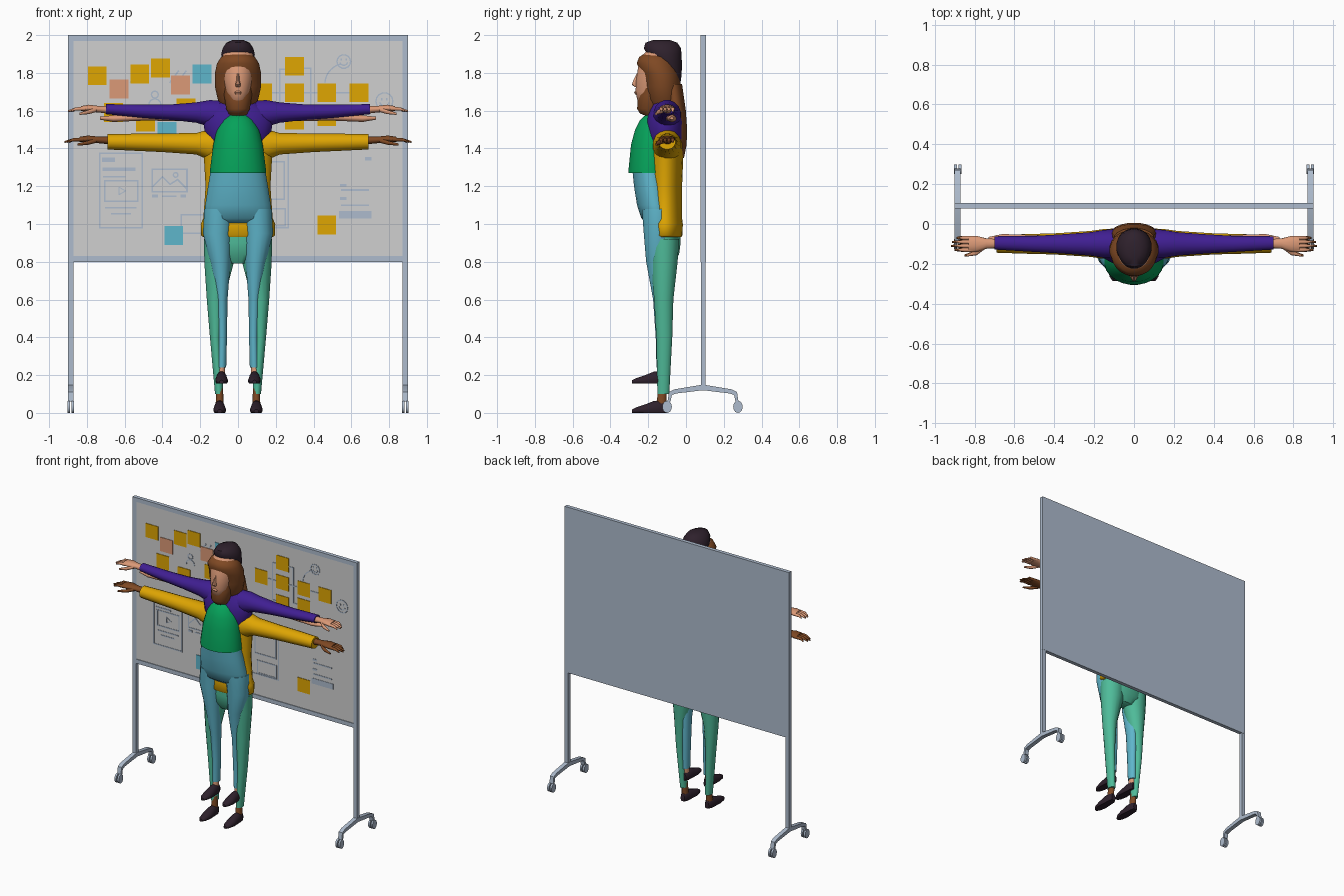
import bpy, bmesh, math
from mathutils import Vector, Matrix


def mat(name, r, g, b):
    m = bpy.data.materials.new(name)
    m.diffuse_color = [(c / 255) ** 2.2 for c in (r, g, b)] + [1]
    return m


STEEL = mat("steel blue", 172, 186, 204)
PANEL = mat("panel grey", 207, 207, 207)
YELLOW = mat("mustard", 222, 164, 10)
BLUE = mat("light blue", 95, 180, 202)
GREEN = mat("green", 14, 160, 90)
PURPLE = mat("purple", 66, 36, 145)
PALE = mat("light skin", 218, 152, 118)
BROWN = mat("brown", 126, 74, 40)
DARK = mat("dark", 50, 38, 48)
TEAL = mat("teal green", 80, 186, 152)


def finish(bm, name, m, angle=50):
    bmesh.ops.recalc_face_normals(bm, faces=bm.faces)
    me = bpy.data.meshes.new(name)
    bm.to_mesh(me)
    bm.free()
    me.materials.append(m)
    o = bpy.data.objects.new(name, me)
    bpy.context.collection.objects.link(o)
    bpy.ops.object.select_all(action='DESELECT')
    o.select_set(True)
    bpy.context.view_layer.objects.active = o
    if angle:
        bpy.ops.object.shade_smooth_by_angle(angle=math.radians(angle))
    return o


def skin(bm, rings, axis, n=16, side=1, floor=None):
    """Elliptical rings (t, centre u, centre v, radius u, radius v) along an axis."""
    loops = []
    for t, u, v, ru, rv in rings:
        loop = []
        for i in range(n):
            a = 2 * math.pi * (i + .5) / n
            p, q = u + ru * math.cos(a), v + rv * math.sin(a)
            co = {'x': (t, p, q), 'y': (p, t, q), 'z': (p, q, t)}[axis]
            z = co[2] if floor is None else max(co[2], floor)
            loop.append(bm.verts.new((co[0] * side, co[1], z)))
        loops.append(loop)
    for a, b in zip(loops, loops[1:]):
        for i in range(n):
            bm.faces.new((a[i], a[(i + 1) % n], b[(i + 1) % n], b[i]))
    bm.faces.new(loops[0])
    bm.faces.new(loops[-1])


def loft(name, m, axis, *rings, pair=False, n=16, floor=None):
    for side in ((1, -1) if pair else (1,)):
        bm = bmesh.new()
        skin(bm, rings, axis, n, side, floor)
        finish(bm, name + ({1: "_right", -1: "_left"}[side] if pair else ""), m)


def box(bm, lo, hi):
    lo, hi = Vector(lo), Vector(hi)
    bmesh.ops.create_cube(bm, size=1, matrix=Matrix.Translation((lo + hi) / 2)
                          @ Matrix.Diagonal((*(hi - lo), 1)))


def boxes(name, m, *pairs):
    bm = bmesh.new()
    for lo, hi in pairs:
        box(bm, lo, hi)
    finish(bm, name, m, 0)


# Whiteboard frame, panel and posts
boxes("board_frame", STEEL, ((-.9, .078, 1.97), (.9, .105, 2)), ((-.9, .078, .8), (.9, .105, .83)),
      ((-.9, .078, .83), (-.87, .105, 1.97)), ((.87, .078, .83), (.9, .105, 1.97)),
      ((-.87, .09, .83), (.87, .105, 1.97)))
boxes("board_panel", PANEL, ((-.87, .083, .83), (.87, .09, 1.97)))
boxes("posts", STEEL, *[((s * .885 - .014, .079, .13), (s * .885 + .014, .104, .8)) for s in (-1, 1)])

# Bent feet with casters
for s in (-1, 1):
    bm = bmesh.new()
    half = [(0, .15), (.15, .125), (.18, .11), (.188, .06), (.172, .06), (.165, .095), (.14, .103), (0, .12)]
    for d in (1, -1):
        f = bm.faces.new([bm.verts.new((s * .885 - .015, .09 + d * y, z)) for y, z in half])
        r = bmesh.ops.extrude_face_region(bm, geom=[f])
        bmesh.ops.translate(bm, vec=(.03, 0, 0), verts=[v for v in r['geom'] if isinstance(v, bmesh.types.BMVert)])
    finish(bm, "foot", STEEL, 40)
    bm = bmesh.new()
    for y in (-.1, .275):
        for dx in (-.011, .011):
            bmesh.ops.create_cone(bm, cap_ends=True, segments=20, radius1=.032, radius2=.032, depth=.014,
                                  matrix=Matrix.Translation((s * .885 + dx, y, .032)) @ Matrix.Rotation(math.pi / 2, 4, 'Y')
                                  @ Matrix.Diagonal((1, .78, 1, 1)))
    finish(bm, "casters", STEEL, 40)


# Sticky notes
def notes(name, m, places):
    boxes(name, m, *[((x - .05, .079, z - .05), (x + .05, .083, z + .05)) for x, z in places])


notes("yellow_notes", YELLOW, [(-.745, 1.785), (-.52, 1.795), (-.41, 1.825), (-.66, 1.59), (-.49, 1.54),
      (-.275, 1.615), (.3, 1.835), (.13, 1.695), (.3, 1.695), (.47, 1.695), (.64, 1.695), (.3, 1.55),
      (.47, 1.57), (.47, .995)])
notes("blue_notes", BLUE, [(-.19, 1.795), (-.375, 1.49), (-.34, .94)])
notes("peach_notes", PALE, [(-.63, 1.715), (-.305, 1.735)])

# Board sketches as thin strokes
ink = bmesh.new()


def stroke(pts, w=.008, closed=False):
    for (x0, z0), (x1, z1) in zip(pts, pts[1:] + pts[:1] if closed else pts[1:]):
        d = math.hypot(x1 - x0, z1 - z0)
        bmesh.ops.create_cube(ink, size=1, matrix=Matrix.Translation(((x0 + x1) / 2, .082, (z0 + z1) / 2))
                              @ Matrix.Rotation(-math.atan2(z1 - z0, x1 - x0), 4, 'Y')
                              @ Matrix.Diagonal((d + w * .8, .003, w, 1)))


def frame(x0, x1, z0, z1, w=.008):
    stroke([(x0, z0), (x1, z0), (x1, z1), (x0, z1)], w, True)


def arc(x, z, r, a0=0, a1=360, w=.007):
    stroke([(x + r * math.cos(math.radians(a0 + (a1 - a0) * i / 14)),
             z + r * math.sin(math.radians(a0 + (a1 - a0) * i / 14))) for i in range(15)], w)


for x in (-.62, .155):                                   # page wireframes
    frame(x - .112, x + .112, .98, 1.375)
frame(-.705, -.53, 1.12, 1.23)
stroke([(-.63, 1.155), (-.63, 1.195), (-.595, 1.175)], .005, True)
stroke([(-.71, 1.34), (-.66, 1.34)], .022)
for x0, x1, z, w in [(-.71, -.55, 1.29, .02), (-.71, -.6, 1.25, .01), (-.7, -.54, 1.085, .008), (-.67, -.57, 1.055, .008),
                     (-.45, -.43, 1.148, .014), (-.4, -.33, 1.148, .008), (-.3, -.28, 1.148, .014),
                     (.55, .69, 1.18, .009), (.55, .69, 1.1, .009), (.55, .69, 1.05, .04), (.545, .57, 1.205, .014),
                     (.545, .57, 1.135, .014), (.68, .7, 1.345, .02), (.13, .64, 1.695, .008)]:
    stroke([(x0, z), (x1, z)], w)
frame(.08, .245, 1.13, 1.33)
frame(-.455, -.27, 1.17, 1.29)                           # picture sketch
stroke([(-.45, 1.2), (-.4, 1.25), (-.36, 1.21), (-.32, 1.235), (-.275, 1.19)])
arc(-.33, 1.26, .012)
stroke([(-.3, .95), (-.15, .95), (-.15, 1.05), (-.3, 1.05), (-.3, .99)])
frame(.1, .25, .99, 1.08)
stroke([(.25, 1.82), (.22, 1.82), (.22, 1.55), (.3, 1.55)])   # flow links
stroke([(.35, 1.825), (.385, 1.825), (.385, 1.57), (.47, 1.57)])
arc(.57, 1.74, .11, 175, 105)
for x, z, r in [(.56, 1.86, .036), (.775, 1.65, .045)]:  # smiling faces
    arc(x, z, r)
    arc(x, z, r * .55, 200, 340)
    for d in (-.013, .013):
        stroke([(x + d, z + .008), (x + d, z + .014)])
arc(-.44, 1.685, .018)                                   # person doodle
arc(-.44, 1.63, .032, 0, 180)
for x in (-.36, -.32, -.57):
    stroke([(x, 1.75), (x + .045, 1.81)])
finish(ink, "board_sketches", STEEL, 0)

# Rear figure: sweater, trousers, shoes
loft("sweater_body", YELLOW, 'z', (.93, 0, -.11, .185, .085), (.94, 0, -.11, .197, .092), (1, 0, -.11, .199, .094),
     (1.03, 0, -.11, .185, .09), (1.2, 0, -.11, .173, .09), (1.35, 0, -.108, .182, .094), (1.45, 0, -.105, .19, .09),
     (1.5, 0, -.105, .15, .08), (1.54, 0, -.11, .07, .06), n=24)
loft("sweater_sleeve", YELLOW, 'x', (.08, -.1, 1.41, .08, .095), (.16, -.1, 1.42, .075, .08), (.22, -.1, 1.425, .066, .058),
     (.4, -.1, 1.43, .054, .05), (.55, -.1, 1.433, .05, .046), (.69, -.1, 1.435, .045, .041), pair=True)
loft("teal_hips", TEAL, 'z', (.97, 0, -.11, .17, .08), (.9, 0, -.11, .175, .083), (.84, 0, -.11, .15, .075),
     (.79, 0, -.11, .07, .045))
loft("teal_leg", TEAL, 'z', (.92, .095, -.115, .086, .08), (.8, .1, -.115, .08, .072), (.6, .119, -.118, .047, .052),
     (.4, .119, -.115, .03, .043), (.1, .1, -.12, .022, .032), pair=True)
loft("brown_ankle", BROWN, 'z', (.13, .097, -.125, .018, .024), (.04, .097, -.13, .022, .026), pair=True)

# Front figure: shirt, cardigan, jeans
loft("shirt", GREEN, 'z', (1.27, 0, -.19, .15, .116), (1.3, 0, -.19, .148, .114), (1.42, 0, -.18, .132, .112),
     (1.5, 0, -.17, .113, .1), (1.55, 0, -.165, .085, .08), (1.585, 0, -.155, .05, .05), n=24)
loft("cardigan_shoulders", PURPLE, 'z', (1.4, 0, -.11, .14, .1), (1.47, 0, -.11, .175, .104), (1.54, 0, -.11, .185, .106),
     (1.6, 0, -.105, .17, .09), (1.645, 0, -.11, .1, .07), (1.68, 0, -.12, .055, .055), n=24)
loft("cardigan_sleeve", PURPLE, 'x', (.08, -.1, 1.57, .075, .085), (.15, -.1, 1.585, .072, .072), (.22, -.1, 1.59, .06, .055),
     (.35, -.1, 1.592, .05, .042), (.5, -.1, 1.597, .041, .036), (.7, -.095, 1.608, .034, .027), pair=True)
loft("pale_forearm", PALE, 'x', (.3, -.09, 1.565, .025, .02), (.5, -.08, 1.565, .025, .018), (.66, -.075, 1.558, .025, .018),
     (.73, -.075, 1.56, .01, .008), pair=True)
loft("jeans_hips", BLUE, 'z', (1.29, 0, -.195, .145, .09), (1.2, 0, -.18, .16, .096), (1.1, 0, -.165, .175, .095),
     (1.03, 0, -.155, .178, .082), (1, 0, -.15, .16, .045), n=24)
loft("jeans_leg", BLUE, 'z', (1.08, .1, -.15, .08, .085), (.95, .11, -.15, .077, .075), (.8, .094, -.152, .055, .06),
     (.6, .086, -.13, .031, .045), (.4, .083, -.125, .025, .036), (.24, .086, -.125, .024, .032), pair=True)
loft("pale_ankle", PALE, 'z', (.27, .088, -.125, .02, .025), (.19, .088, -.13, .021, .026), pair=True)

# Shoes with flat soles
for name, cx, z in (("rear_shoe", .097, 0), ("front_shoe", .087, .155)):
    loft(name, DARK, 'y', (-.285, cx, z + .008, .012, .01), (-.265, cx, z + .012, .026, .017), (-.22, cx, z + .016, .034, .028),
         (-.17, cx, z + .02, .03, .044), (-.12, cx, z + .024, .027, .044), (-.1, cx, z + .02, .016, .03), pair=True, floor=z)

# Hands: palm, four fingers and a thumb
for name, m, x, z, k in (("pale_hand", PALE, .69, 1.605, 1), ("brown_hand", BROWN, .68, 1.442, 1.14)):
    for side in (1, -1):
        bm = bmesh.new()
        skin(bm, [(x, -.098, z, .024, .021), (x + .05 * k, -.098, z + .003, .026, .018),
                  (x + .1 * k, -.1, z + .008, .042, .019), (x + .14 * k, -.1, z + .006, .04, .014)], 'x', 12, side)
        for i in range(4):
            y, reach = -.13 + i * .02, (.195, .21, .205, .185)[i] * k
            skin(bm, [(x + .12 * k, y, z + .006, .011, .011), (x + .17 * k, y, z + .004, .01, .009),
                      (x + reach, y, z - .008, .005, .005)], 'x', 8, side)
        skin(bm, [(x + .06 * k, -.115, z, .013, .013), (x + .1 * k, -.145, z - .012, .013, .012),
                  (x + .15 * k, -.158, z - .022, .006, .006)], 'x', 8, side)
        finish(bm, name, m)

# Heads, overlapping hair and necks
loft("pale_head", PALE, 'z', (1.635, 0, -.205, .03, .03), (1.655, 0, -.2, .05, .058), (1.7, 0, -.19, .064, .078),
     (1.76, 0, -.17, .08, .095), (1.83, 0, -.155, .085, .1), (1.9, 0, -.14, .08, .086), (1.94, 0, -.13, .05, .05), n=20)
loft("nose", PALE, 'z', (1.725, 0, -.262, .012, .01), (1.738, 0, -.27, .015, .018), (1.76, 0, -.264, .009, .016),
     (1.8, 0, -.25, .006, .01), n=8)
loft("mouth", PALE, 'z', (1.685, 0, -.262, .012, .006), (1.695, 0, -.264, .02, .011), (1.705, 0, -.262, .012, .006), n=10)
loft("brown_jaw", BROWN, 'z', (1.48, 0, -.13, .05, .05), (1.575, 0, -.155, .052, .065), (1.585, 0, -.19, .05, .055),
     (1.61, 0, -.2, .064, .06), (1.68, 0, -.18, .075, .075), (1.8, 0, -.15, .08, .08))
loft("brown_hair", BROWN, 'z', (1.905, 0, -.155, .05, .06), (1.885, 0, -.16, .09, .088), (1.85, 0, -.158, .112, .104),
     (1.8, 0, -.135, .123, .1), (1.73, 0, -.125, .124, .097), (1.66, 0, -.12, .108, .09), (1.61, 0, -.11, .08, .075), n=24)
loft("back_hair", BROWN, 'z', (1.74, 0, -.07, .1, .05), (1.6, 0, -.05, .115, .05), (1.5, 0, -.045, .115, .052),
     (1.42, 0, -.042, .09, .046), (1.35, 0, -.04, .05, .03))
loft("dark_hair", DARK, 'z', (1.74, 0, -.075, .05, .045), (1.79, 0, -.08, .075, .058), (1.86, 0, -.105, .087, .084),
     (1.9, 0, -.115, .09, .092), (1.93, 0, -.125, .082, .1), (1.96, 0, -.13, .062, .085), (1.974, 0, -.13, .03, .045), n=20)
